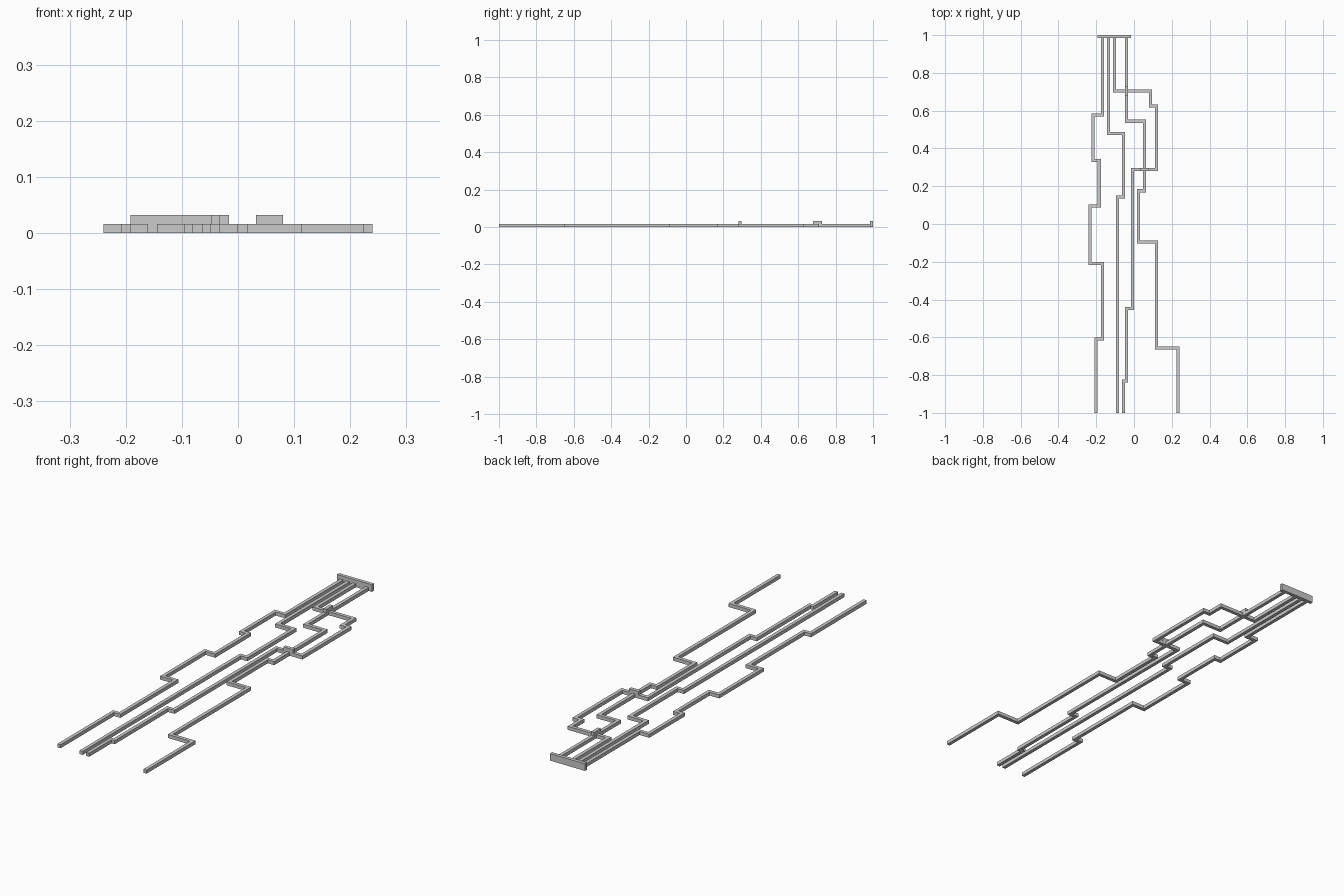
import bpy, bmesh
from mathutils import Vector

if "Cube" in bpy.data.objects:
    bpy.data.objects.remove(bpy.data.objects["Cube"])

U = 0.016          # trace width and height
H = U / 2


def mesh_object(name, bm):
    bmesh.ops.recalc_face_normals(bm, faces=bm.faces)
    mesh = bpy.data.meshes.new(name)
    bm.to_mesh(mesh)
    bm.free()
    obj = bpy.data.objects.new(name, mesh)
    bpy.context.collection.objects.link(obj)
    return obj


def trace_path(start_x, turns, bridge=None):
    """Alternate runs along -y and sideways jogs; step up over a bridge point."""
    pts = [Vector((start_x, 1 - U, H))]
    x = start_x
    for y, nx in turns:
        pts += [Vector((x, y, H)), Vector((nx, y, H))]
        x = nx
    pts.append(Vector((x, -1, H)))
    if bridge is None:
        return pts
    out, b = [], Vector((*bridge, H))
    for p, q in zip(pts, pts[1:]):
        out.append(p)
        d = (q - p).normalized()
        t = (b - p).dot(d)
        if 0 < t < (q - p).length and (p + d * t - b).length < 1e-4:
            up = Vector((0, 0, U))
            out += [b - d * U, b - d * U + up, b + d * U + up, b + d * U]
    return out + [pts[-1]]


def sweep(name, pts):
    """Square bar swept along the path with mitred corners."""
    bm = bmesh.new()
    p = pts[0]
    ring = [p + Vector((a * H, 0, b * H)) for a, b in ((-1, -1), (1, -1), (1, 1), (-1, 1))]
    rings = [[bm.verts.new(v) for v in ring]]
    for i in range(1, len(pts)):
        d = (pts[i] - pts[i - 1]).normalized()
        n = d + (pts[i + 1] - pts[i]).normalized() if i + 1 < len(pts) else d
        ring = [v + d * ((pts[i] - v).dot(n) / d.dot(n)) for v in ring]
        rings.append([bm.verts.new(v) for v in ring])
    for r, s in zip(rings, rings[1:]):
        for k in range(4):
            m = (k + 1) % 4
            bm.faces.new((r[k], r[m], s[m], s[k]))
    bm.faces.new(rings[0])
    bm.faces.new(rings[-1])
    return mesh_object(name, bm)


# Four winding traces: start x, (y of jog, new x), optional crossing point
sweep("outer_left_trace", trace_path(-0.168, [
    (0.576, -0.216), (0.336, -0.184), (0.096, -0.232), (-0.208, -0.168), (-0.608, -0.2)]))
sweep("inner_left_trace", trace_path(-0.136, [(0.48, -0.056), (0.144, -0.088)]))
sweep("inner_right_trace", trace_path(-0.104, [
    (0.704, 0.088), (0.624, 0.12), (0.288, -0.008), (-0.448, -0.04), (-0.832, -0.056)],
    bridge=(0.056, 0.288)))
sweep("outer_right_trace", trace_path(-0.04, [
    (0.544, 0.056), (0.176, 0.024), (-0.096, 0.12), (-0.656, 0.232)],
    bridge=(-0.04, 0.704)))

# End plate joining the traces at the back
bm = bmesh.new()
bmesh.ops.create_cube(bm, size=1)
bmesh.ops.scale(bm, vec=(0.176, U, 2 * U), verts=bm.verts)
bmesh.ops.translate(bm, vec=(-0.104, 1 - H, U), verts=bm.verts)
mesh_object("end_plate", bm)
